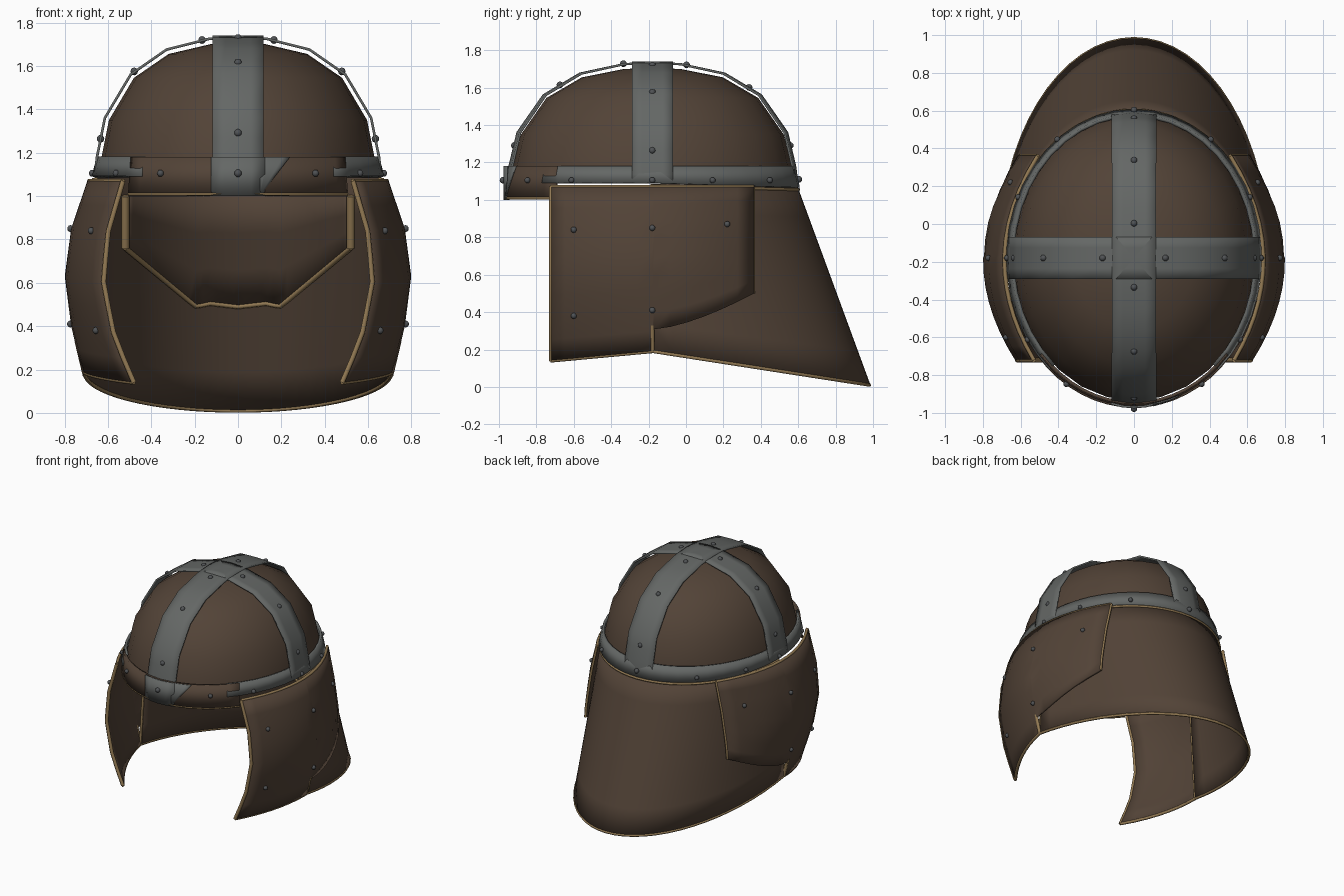
import bpy, math
from math import sin, cos, pi, sqrt
from mathutils import Vector

if "Cube" in bpy.data.objects:
    bpy.data.objects.remove(bpy.data.objects["Cube"])

CY = -0.18          # centre of the plan ellipse
RX, RY = 0.66, 0.775


def material(name, rgb):
    m = bpy.data.materials.new(name)
    m.use_nodes = True
    m.diffuse_color = (*rgb, 1)
    b = m.node_tree.nodes["Principled BSDF"]
    b.inputs["Base Color"].default_value = (*rgb, 1)
    b.inputs["Roughness"].default_value = 0.8
    return m


LEATHER = material("brown leather", (0.085, 0.056, 0.038))
STEEL = material("grey steel", (0.128, 0.136, 0.131))
RIVET = material("dark rivet steel", (0.08, 0.085, 0.09))
TRIM = material("tan trim", (0.30, 0.20, 0.09))


def smooth(ob):
    bpy.ops.object.select_all(action="DESELECT")
    ob.select_set(True)
    bpy.context.view_layer.objects.active = ob
    bpy.ops.object.shade_smooth_by_angle(angle=math.radians(40))


def patch(name, fn, nu, nv, mat, thick=0.012):
    """Curved sheet from a function of u and v in 0..1."""
    verts = [fn(i / nu, j / nv) for j in range(nv + 1) for i in range(nu + 1)]
    w = nu + 1
    faces = [(j * w + i, j * w + i + 1, (j + 1) * w + i + 1, (j + 1) * w + i)
             for j in range(nv) for i in range(nu)]
    me = bpy.data.meshes.new(name)
    me.from_pydata(verts, [], faces)
    me.materials.append(mat)
    ob = bpy.data.objects.new(name, me)
    bpy.context.collection.objects.link(ob)
    if thick:
        s = ob.modifiers.new("thickness", "SOLIDIFY")
        s.thickness = thick
        s.offset = 0
    smooth(ob)


def trim(name, pts, r=0.01):
    cu = bpy.data.curves.new(name, "CURVE")
    cu.dimensions = "3D"
    cu.bevel_depth = r
    cu.bevel_resolution = 1
    cu.use_fill_caps = True
    sp = cu.splines.new("POLY")
    sp.points.add(len(pts) - 1)
    for p, q in zip(sp.points, pts):
        p.co = (*q, 1)
    cu.materials.append(TRIM)
    bpy.context.collection.objects.link(bpy.data.objects.new(name, cu))


def rivet(name, p, r=0.018):
    bpy.ops.mesh.primitive_uv_sphere_add(segments=10, ring_count=6, radius=r, location=p)
    ob = bpy.context.object
    ob.name = name
    ob.data.materials.append(RIVET)
    smooth(ob)


def lerp_table(table, t):
    for (a, p), (b, q) in zip(table, table[1:]):
        if a <= t <= b:
            return p + (q - p) * (t - a) / (b - a)
    return table[-1][1] if t > table[-1][0] else table[0][1]


def ellipse(a, rx, ry, z):
    """Angle 0 is the back, pi the front."""
    return Vector((rx * sin(a), CY + ry * cos(a), z))


# Shell profile: fraction of plan radius and height
PROFILE = [(1.0, 1.09), (0.985, 1.18), (0.93, 1.36), (0.75, 1.56),
           (0.5, 1.675), (0.2, 1.725), (0.0, 1.735)]


def profile(t):
    k = min(int(t), 5)
    (f, z), (g, w) = PROFILE[k], PROFILE[k + 1]
    return f + (g - f) * (t - k), z + (w - z) * (t - k)


# Leather dome
def dome(u, v):
    f, z = profile(v * 6)
    return ellipse(u * 2 * pi, 0.64 * f, 0.755 * f, z - 0.03 * v)


patch("dome", dome, 28, 6, LEATHER, 0)


# Crossing steel bands
def long_band(u, v):
    t = abs(v * 2 - 1)
    f, z = profile((1 - t) * 6)
    side = 1 if v > 0.5 else -1
    y = side * RY * f * (1 - 0.02 * abs(u * 2 - 1))
    return Vector(((u - 0.5) * 0.235, CY + y, z))


def cross_band(u, v):
    t = abs(v * 2 - 1)
    f, z = profile((1 - t) * 6)
    side = 1 if v > 0.5 else -1
    return Vector((side * RX * f, CY + (u - 0.5) * 0.22, z))


patch("front_back_band", long_band, 4, 24, STEEL)
patch("cross_band", cross_band, 4, 24, STEEL)

# Rim ring leaning inwards, and leather brow
BROW = 0.72      # half angle of the brow at the front


def rim(u, v):
    a = (2 * u - 1) * (pi - BROW)
    low = 1.09 - 0.025 * max(0, cos(a))
    return ellipse(a, 0.668 - 0.025 * v, 0.78 - 0.025 * v, low + (1.18 - low) * v)


def brow(u, v):
    return ellipse(pi - 0.85 + 1.7 * u, 0.667 - 0.016 * v, 0.783 - 0.016 * v, 1.01 + 0.17 * v)


patch("rim_ring", rim, 32, 1, STEEL, 0.018)
patch("brow_band", brow, 16, 1, LEATHER, 0.016)
patch("brow_front_plate", lambda u, v: Vector(((u - 0.5) * 0.245, -0.97 + 0.02 * (2 * u - 1) ** 2,
                                               1.0 + 0.18 * v)), 4, 1, STEEL)
patch("brow_side_plate", lambda u, v: ellipse(pi - 0.15 - u * (0.02 + 0.19 * v), 0.677, 0.79 - 0.01 * v,
                                              1.02 + 0.16 * v), 4, 2, STEEL, 0.008)
trim("brow_trim", [brow(i / 16, 0) for i in range(17)])


# Flared neck guard
def guard(u, v):
    a = (u - 0.5) * pi
    top = ellipse(a, 0.655, 0.765, 1.085)
    low = ellipse(a, 0.71, 1.16, 0.19 - 0.18 * cos(a))
    return low.lerp(top, v)


patch("neck_guard", guard, 32, 6, LEATHER)
trim("guard_low_trim", [guard(i / 32, 0) for i in range(33)], 0.01)
trim("guard_top_trim", [ellipse(pi * (i / 32 - 0.5), 0.668, 0.782, 1.075 - 0.02 * sin(pi * i / 32))
                        for i in range(33)], 0.009)
for s in (0, 1):
    trim("guard_front_trim", [guard(s, i / 6) for i in range(7)])


# Inner neck lining with a notched lower edge
LINING = [(0.0, 0.49), (0.13, 0.505), (0.15, 0.51), (0.18, 0.48), (0.52, 0.76)]


def lining(u, v):
    x = (u * 2 - 1) * 0.52
    z = lerp_table(LINING, abs(x))
    z += (1.0 - z) * v
    k = (1.085 - z) / 1.03
    rx, ry = 0.635 + 0.06 * k, 0.745 + 0.4 * k
    return Vector((x, CY + ry * sqrt(1 - (x / rx) ** 2), z))


patch("neck_lining", lining, 32, 3, LEATHER, 0.008)
trim("lining_low_trim", [lining(i / 32, 0) for i in range(33)], 0.012)
for s in (0, 1):
    trim("lining_side_trim", [lining(s, i / 3) for i in range(4)], 0.019)

# Cheek flaps: widths by height at the front, middle and rear
FRONT = [(0.14, 0.48), (0.35, 0.57), (0.6, 0.62), (0.83, 0.60), (1.07, 0.53)]
MID = [(0.19, 0.71), (0.4, 0.76), (0.63, 0.79), (0.85, 0.76), (1.07, 0.685)]
REAR = [(0.3, 0.62), (0.6, 0.60), (0.85, 0.56), (1.07, 0.51)]
COLUMNS = 14     # the seventh and eighth sit either side of the lower step


def flap_point(side, y, z):
    s = (y - CY) / 0.54
    a, b, c = (lerp_table(t, z) for t in (FRONT, MID, REAR))
    return Vector((side * (b + (c - a) / 2 * s + ((a + c) / 2 - b) * s * s), y, z))


def flap_column(u):
    """Position and lower edge of a flap column."""
    i = round(u * COLUMNS)
    if i <= 7:
        return CY + 0.54 * (i / 7 - 1), 0.14 + 0.05 * i / 7
    t = (i - 8) / 6
    return CY + 0.008 + 0.532 * t, 0.31 + 0.19 * t ** 1.5


for side, label in ((1, "left"), (-1, "right")):
    def flap(u, v):
        y, low = flap_column(u)
        return flap_point(side, y, low + (1.07 - low) * v)

    patch(label + "_cheek_flap", flap, COLUMNS, 8, LEATHER, 0.018)
    steps = [i / 8 for i in range(9)]
    across = [i / COLUMNS for i in range(COLUMNS + 1)]
    trim(label + "_flap_front_trim", [flap(0, t) for t in steps], 0.013)
    trim(label + "_flap_low_trim", [flap(t, 0) for t in across[:8]], 0.011)
    trim(label + "_flap_top_trim", [flap(t, 1) for t in across], 0.011)
    trim(label + "_flap_rear_trim", [flap(1, t) for t in steps])
    trim(label + "_flap_step_trim", [flap_point(side, CY, z) for z in (0.19, 0.26, 0.33)], 0.012)
    out = Vector((side * 0.012, 0, 0))
    for y, z in ((-0.6, 0.84), (-0.6, 0.38), (CY, 0.85), (CY, 0.41), (0.22, 0.87)):
        rivet(label + "_flap_rivet", flap_point(side, y, z) + out, 0.016)
    # Rivets on the rim and cross band
    for a in (0.65, 1.15, pi / 2, 2.15, 2.58):
        rivet(label + "_rim_rivet", ellipse(side * a, RX + 0.012, RY + 0.014, 1.105), 0.016)
    for t in (1.45, 3.1, 4.83):
        f, z = profile(t)
        rivet(label + "_band_rivet", (side * RX * f, CY, z + 0.003))

# Rivets along the front to back band
for side, spots in ((-1, (1.6, 3.45, 5.0)), (1, (1.6, 3.33, 4.88))):
    for t in spots:
        f, z = profile(t)
        rivet("band_rivet", (0, CY + side * RY * f, z + 0.003))
rivet("brow_rivet", (0, -0.978, 1.105))
rivet("back_rivet", (0, CY + RY + 0.008, 1.11))
